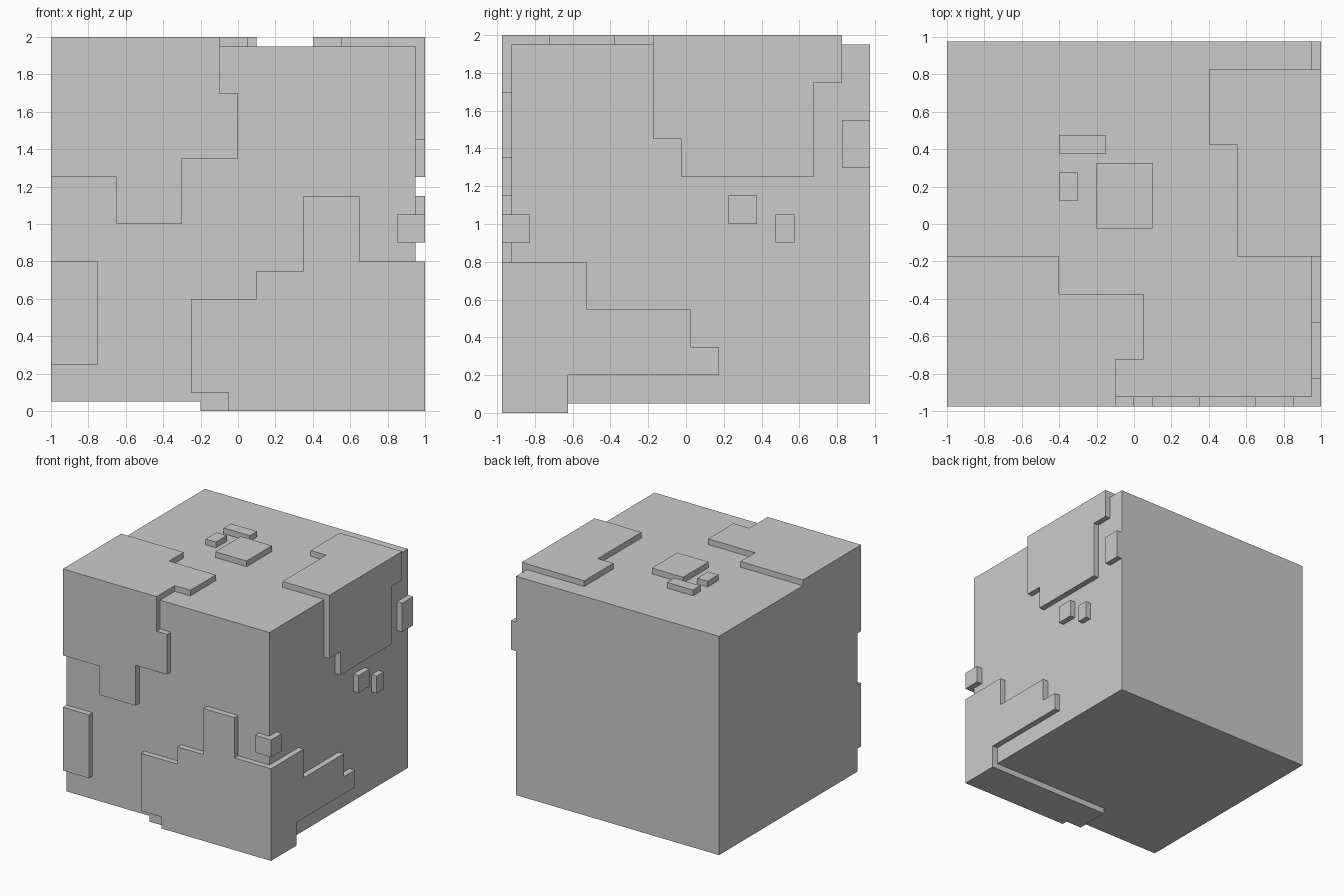
import bpy, bmesh
from mathutils import Vector

if "Cube" in bpy.data.objects:
    bpy.data.objects.remove(bpy.data.objects["Cube"])

T = 0.05  # thickness of every raised patch


def slab(name, place, outline, lo, hi):
    """Extrude a flat outline from depth lo to hi; place maps (u, v, depth) to xyz."""
    bm = bmesh.new()
    face = bm.faces.new([bm.verts.new(place(u, v, lo)) for u, v in outline])
    ext = bmesh.ops.extrude_face_region(bm, geom=[face])
    move = Vector(place(0, 0, hi)) - Vector(place(0, 0, lo))
    bmesh.ops.translate(bm, vec=move, verts=[g for g in ext["geom"] if isinstance(g, bmesh.types.BMVert)])
    bmesh.ops.recalc_face_normals(bm, faces=bm.faces)
    me = bpy.data.meshes.new(name)
    bm.to_mesh(me)
    bm.free()
    ob = bpy.data.objects.new(name, me)
    bpy.context.collection.objects.link(ob)
    return ob


def rect(u0, u1, v0, v1):
    return [(u0, v0), (u1, v0), (u1, v1), (u0, v1)]


def on_z(u, v, d): return (u, v, d)
def on_y(u, v, d): return (u, d, v)
def on_x(u, v, d): return (d, u, v)


def front(name, outline): slab(name, on_y, outline, -0.975, -0.975 + T)
def right(name, outline): slab(name, on_x, outline, 1 - T, 1)
def top(name, outline): slab(name, on_z, outline, 2 - T, 2)


# Core block
slab("core_block", on_z, rect(-1, 0.95, -0.925, 0.975), 0.05, 1.95)

# Front patches (these own the shared front corners)
front("front_upper_patch", [(-1, 2), (-0.1, 2), (-0.1, 1.7), (0, 1.7), (0, 1.35), (-0.3, 1.35),
                            (-0.3, 1), (-0.65, 1), (-0.65, 1.25), (-1, 1.25)])
front("front_lower_patch", [(1, 0), (1, 0.8), (0.65, 0.8), (0.65, 1.15), (0.35, 1.15), (0.35, 0.75),
                            (0.1, 0.75), (0.1, 0.6), (-0.25, 0.6), (-0.25, 0.1), (-0.05, 0.1), (-0.05, 0)])
front("front_left_patch", rect(-1, -0.75, 0.25, 0.8))
front("corner_chip_front", rect(0.85, 1, 0.9, 1.05))

# Right side patches (these own the shared right-hand edges)
right("right_upper_patch", [(-0.175, 2), (-0.175, 1.45), (-0.025, 1.45), (-0.025, 1.25),
                            (0.675, 1.25), (0.675, 1.75), (0.825, 1.75), (0.825, 2)])
right("right_lower_patch", [(-0.925, 0), (-0.925, 0.8), (-0.525, 0.8), (-0.525, 0.55), (0.025, 0.55),
                            (0.025, 0.35), (0.175, 0.35), (0.175, 0.2), (-0.625, 0.2), (-0.625, 0)])
right("corner_chip_side", rect(-0.925, -0.825, 0.9, 1.05))
for i, r in enumerate([(0.225, 0.375, 1, 1.15), (0.475, 0.575, 0.9, 1.05), (0.825, 0.975, 1.3, 1.55)]):
    right(f"right_chip_{i + 1}", rect(*r))

# Top patches
top("top_left_patch", [(-1, -0.925), (-1, -0.175), (-0.4, -0.175), (-0.4, -0.375), (0.05, -0.375),
                       (0.05, -0.725), (-0.1, -0.725), (-0.1, -0.925)])
top("top_right_patch", [(0.95, 0.825), (0.4, 0.825), (0.4, 0.425), (0.55, 0.425), (0.55, -0.175), (0.95, -0.175)])
for i, r in enumerate([(-0.4, -0.15, 0.375, 0.475), (-0.4, -0.3, 0.125, 0.275), (-0.2, 0.1, -0.025, 0.325)]):
    top(f"top_chip_{i + 1}", rect(*r))

# Underside patch
slab("bottom_patch", on_z, rect(-0.2, 0.95, -0.925, -0.625), 0, T)
